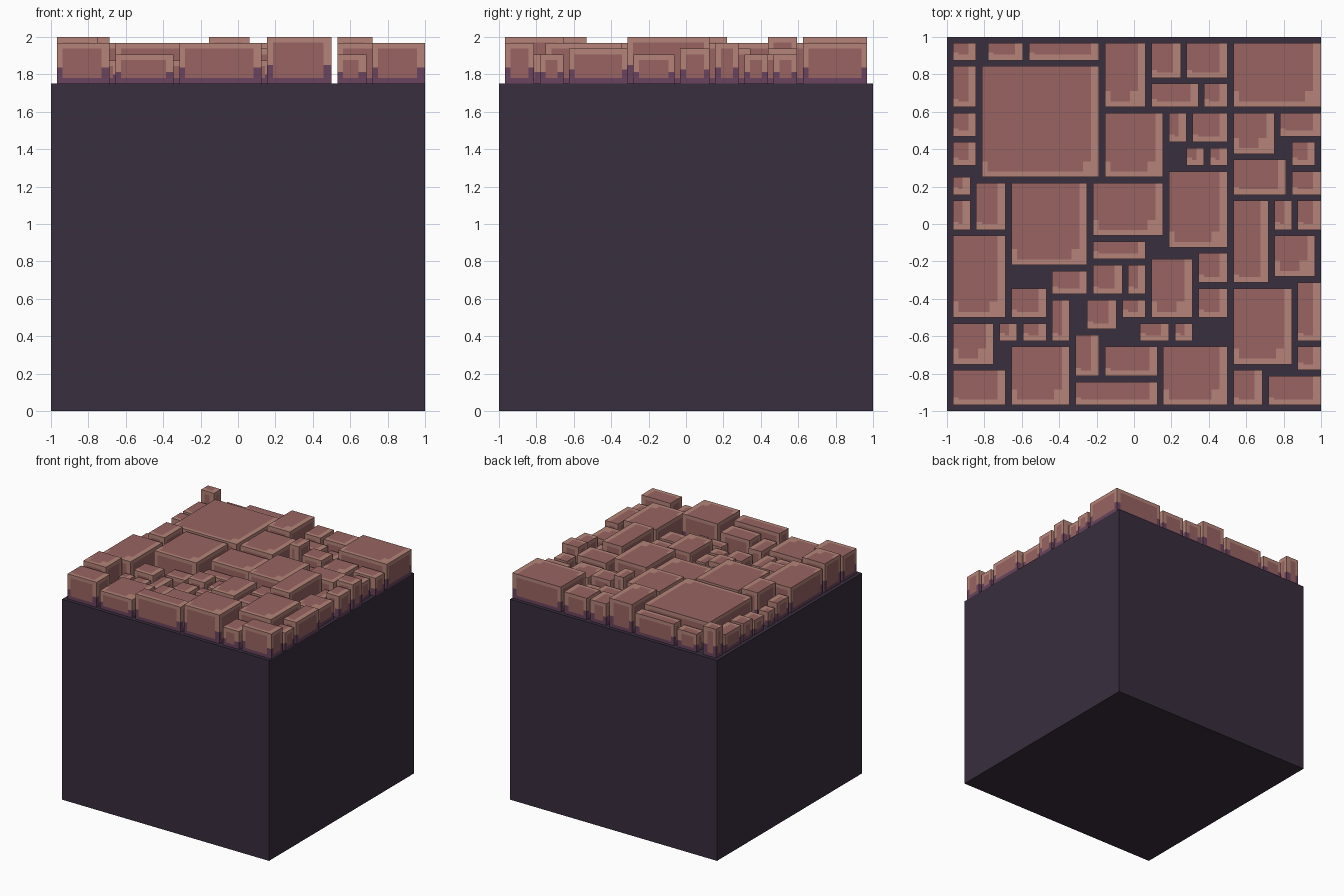
import bpy, bmesh
from mathutils import Vector

if "Cube" in bpy.data.objects:
    bpy.data.objects.remove(bpy.data.objects["Cube"], do_unlink=True)


def material(name, rgb):
    linear = [((c / 255 + 0.055) / 1.055) ** 2.4 for c in rgb] + [1.0]
    mat = bpy.data.materials.new(name)
    mat.use_nodes = True
    mat.diffuse_color = linear
    bsdf = mat.node_tree.nodes["Principled BSDF"]
    bsdf.inputs["Base Color"].default_value = linear
    bsdf.inputs["Roughness"].default_value = 0.9
    return mat


MORTAR = material("dark mortar", (56, 46, 61))
STONE = [material("brick red", (152, 100, 98)),
         material("worn pink edge", (181, 132, 121)),
         material("purple shade", (106, 68, 94))]
MID, LIGHT, DARK = 0, 1, 2

UNIT = 1 / 32       # paving grid step
BASE = 1.75         # top of the mortar block
EDGE = 0.03         # width of the side borders
WORN = 0.042        # width of the worn edge on top


def box(lo, hi):
    bm = bmesh.new()
    bmesh.ops.create_cube(bm, size=1)
    for v in bm.verts:
        v.co = Vector([lo[i] if v.co[i] < 0 else hi[i] for i in range(3)])
    return bm


def finish(bm, name, mats):
    mesh = bpy.data.meshes.new(name)
    bm.to_mesh(mesh)
    bm.free()
    for m in mats:
        mesh.materials.append(m)
    obj = bpy.data.objects.new(name, mesh)
    bpy.context.collection.objects.link(obj)
    return obj


def paving_stone(name, x0, x1, y0, y1, rise):
    x0, x1, y0, y1 = (v * UNIT for v in (x0, x1, y0, y1))
    height = rise * UNIT
    top = BASE + height
    shade = BASE + 0.4 * height
    blob = 0.085 if min(x1 - x0, y1 - y0) > 0.2 else WORN
    bm = box((x0, y0, BASE), (x1, y1, top))

    # the underside is buried in the mortar
    bmesh.ops.delete(bm, geom=[f for f in bm.faces if f.normal.z < -0.5],
                     context='FACES')

    # cut the border lines into the faces
    cuts = ([(0, x) for x in {x0 + EDGE, x1 - WORN, x1 - blob}]
            + [(1, y) for y in {y0 + EDGE, y0 + blob, y1 - EDGE}]
            + [(2, z) for z in (BASE + EDGE, shade, top - EDGE)])
    for axis, pos in cuts:
        normal = Vector((0, 0, 0))
        normal[axis] = 1
        bmesh.ops.bisect_plane(bm, geom=bm.verts[:] + bm.edges[:] + bm.faces[:],
                               plane_co=normal * pos, plane_no=normal)

    # worn edges on top and upper sides, shade at the foot
    bm.normal_update()
    for f in bm.faces:
        c = f.calc_center_median()
        if f.normal.z > 0.5:
            corner = c.y < y0 + blob and (c.x > x1 - blob or c.x < x0 + EDGE)
            worn = c.x > x1 - WORN or c.y < y0 + EDGE or corner
            f.material_index = LIGHT if worn else MID
        else:
            if abs(f.normal.x) > 0.5:
                near = min(c.y - y0, y1 - c.y)
            else:
                near = min(c.x - x0, x1 - c.x)
            if c.z < BASE + EDGE or (near < EDGE and c.z < shade):
                f.material_index = DARK
            elif c.z > top - EDGE or near < EDGE:
                f.material_index = LIGHT
            else:
                f.material_index = MID
    finish(bm, name, STONE)


# mortar block
finish(box((-1, -1, 0), (1, 1, BASE)), "mortar_block", [MORTAR])

# stones as x0, x1, y0, y1 in grid steps, one list for each height
tallest = [(-31, -27, 28, 31), (-5, 2, 20, 31), (-27, -22, -1, 7),
           (17, 23, -10, 4), (-31, -24, -24, -17), (5, 16, -31, -21),
           (6, 9, 14, 19)]
tall = [(-31, -22, -31, -25), (-10, 4, -31, -27), (23, 32, -31, -26),
        (17, 32, 20, 31), (-26, -6, 8, 27), (-5, 5, 8, 19), (27, 32, 5, 9),
        (6, 16, -4, 9), (-31, -22, -16, -2), (-21, -8, -7, 7),
        (17, 27, -24, -11)]
medium = [(28, 32, -20, -10), (-7, 5, -2, 7), (3, 10, -16, -6),
          (3, 8, 25, 31), (9, 16, 25, 31), (28, 32, -1, 4),
          (-18, -6, 28, 31), (10, 16, 14, 19), (17, 26, 5, 11),
          (-5, 4, -26, -21)]
low = [(-21, -11, -31, -21), (17, 22, -31, -25), (28, 32, -25, -21),
       (24, 31, -9, -2), (27, 31, 10, 14), (25, 32, 15, 19),
       (17, 24, 12, 19), (-31, -27, 20, 27), (-31, -27, 15, 19),
       (-25, -19, 28, 31), (3, 11, 20, 24), (11, 16, -10, -5),
       (11, 16, -16, -11), (-21, -15, -16, -11), (-10, -6, -26, -19),
       (-7, -2, -12, -7), (-31, -28, -1, 4)]
lowest = [(12, 16, 20, 24), (-31, -27, 10, 14), (9, 12, 10, 13),
          (13, 16, 10, 13), (-31, -28, 5, 8), (24, 27, -1, 4),
          (-7, 2, -6, -3), (-14, -8, -12, -8), (-1, 2, -12, -7),
          (-14, -11, -20, -13), (-8, -3, -18, -13), (-2, 2, -16, -13),
          (1, 6, -20, -17), (7, 10, -20, -17), (-23, -20, -20, -17),
          (-19, -15, -20, -17)]

for label, rise, stones in (("tallest", 8, tallest), ("tall", 7, tall),
                            ("medium", 6, medium), ("low", 5, low),
                            ("lowest", 4, lowest)):
    for i, rect in enumerate(stones, 1):
        paving_stone(f"{label}_stone_{i:02d}", *rect, rise)
